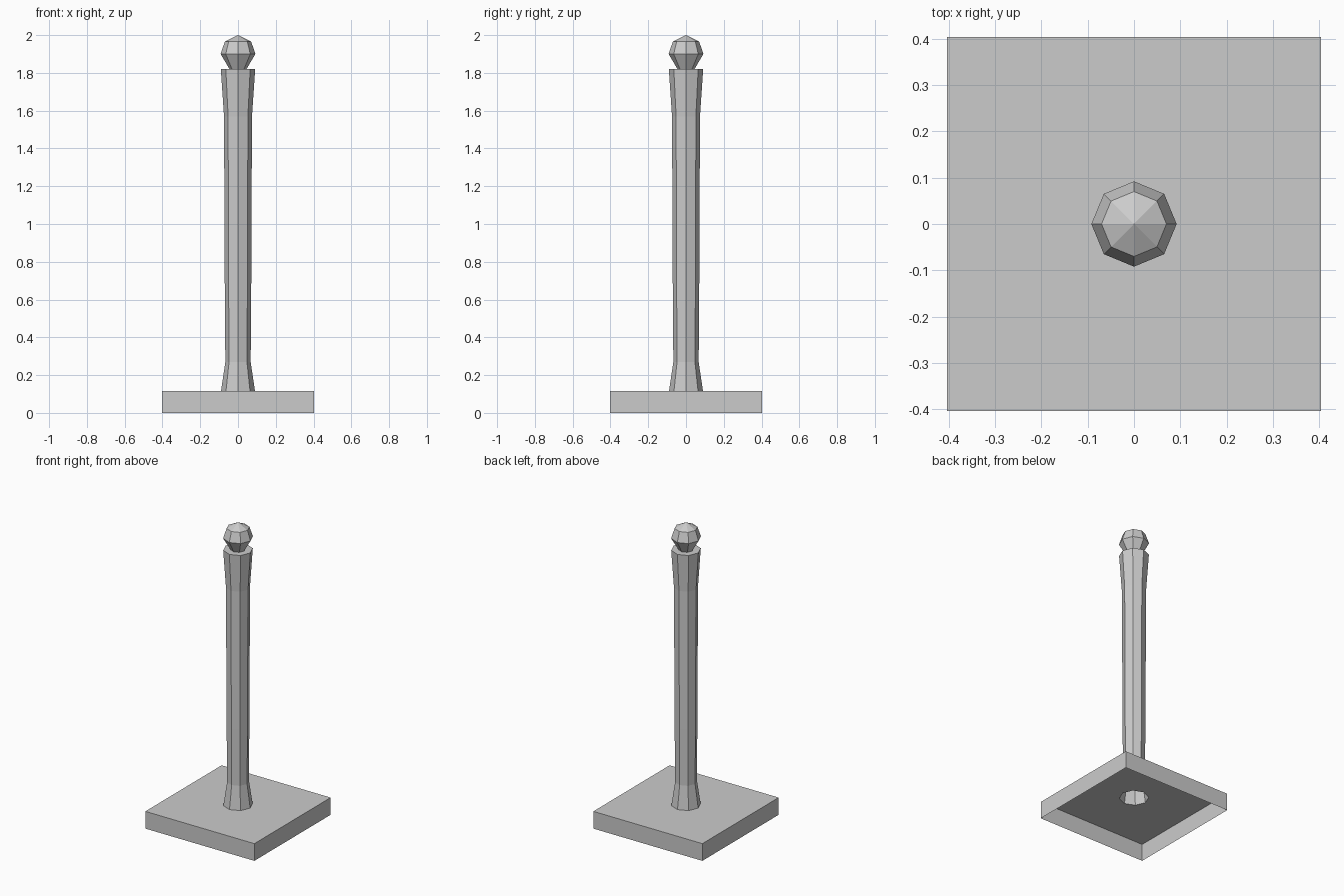
import bpy
import bmesh
from math import cos, sin, pi

cube = bpy.data.objects.get("Cube")
if cube:
    bpy.data.objects.remove(cube)

SIDES = 8
BASE_HALF, BASE_TOP = 0.403, 0.115

stone = bpy.data.materials.new("grey stone")
stone.use_nodes = True
grey = (0.6, 0.6, 0.6, 1)
stone.diffuse_color = grey
stone.node_tree.nodes["Principled BSDF"].inputs["Base Color"].default_value = grey


def finish(name, bm):
    mesh = bpy.data.meshes.new(name)
    bm.to_mesh(mesh)
    bm.free()
    mesh.materials.append(stone)
    obj = bpy.data.objects.new(name, mesh)
    bpy.context.collection.objects.link(obj)


def ring(bm, radius, z):
    return [bm.verts.new((radius * cos(2 * pi * i / SIDES),
                          radius * sin(2 * pi * i / SIDES), z)) for i in range(SIDES)]


def turned(name, profile, tip=None):
    """Eight-sided open lathe shape from (radius, z) pairs, with an optional point."""
    bm = bmesh.new()
    rings = [ring(bm, r, z) for r, z in profile]
    for low, high in zip(rings, rings[1:]):
        for i in range(SIDES):
            j = (i + 1) % SIDES
            bm.faces.new((low[i], low[j], high[j], high[i]))
    if tip:
        apex = bm.verts.new((0, 0, tip))
        for i in range(SIDES):
            bm.faces.new((rings[-1][i], rings[-1][(i + 1) % SIDES], apex))
    finish(name, bm)


# Square base: open underneath, with an octagonal hole under the post
bm = bmesh.new()
corners = [(1, 1), (-1, 1), (-1, -1), (1, -1)]
top = [bm.verts.new((x * BASE_HALF, y * BASE_HALF, BASE_TOP)) for x, y in corners]
foot = [bm.verts.new((x * BASE_HALF, y * BASE_HALF, 0)) for x, y in corners]
hole = ring(bm, 0.09, BASE_TOP)
for i in range(4):
    j = (i + 1) % 4
    bm.faces.new((foot[i], foot[j], top[j], top[i]))
    a, b, c = (hole[(2 * i + k) % SIDES] for k in (1, 2, 3))
    bm.faces.new((top[i], top[j], c, b, a))
finish("base", bm)

# Flared hollow post with a flat rim
turned("post", [(0.09, BASE_TOP), (0.067, 0.27), (0.07, 0.65), (0.074, 1.57),
                (0.091, 1.82), (0.045, 1.82)])

# Faceted finial
turned("finial", [(0.045, 1.82), (0.092, 1.9), (0.07, 1.965)], tip=2.0)
